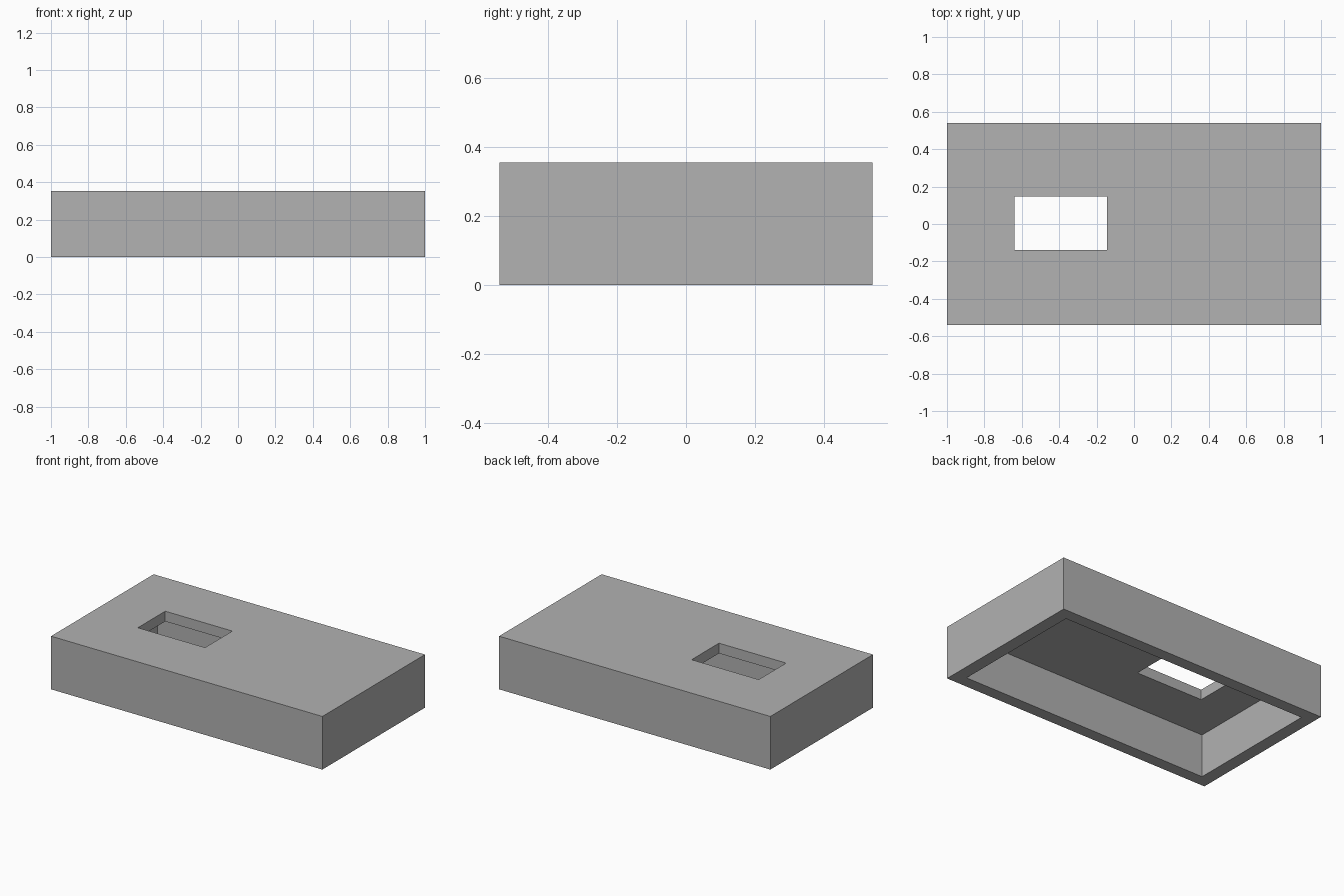
import bpy

# Remove the default cube
default_cube = bpy.data.objects.get("Cube")
if default_cube:
    bpy.data.objects.remove(default_cube, do_unlink=True)

LENGTH, WIDTH, HEIGHT = 2.0, 1.08, 0.354
WALL_X, WALL_Y, TOP = 0.085, 0.08, 0.068

grey = bpy.data.materials.new("plain grey")
grey.use_nodes = True
colour = (0.445, 0.445, 0.445, 1)
grey.diffuse_color = colour
grey.node_tree.nodes["Principled BSDF"].inputs["Base Color"].default_value = colour


def box(name, low, high):
    """Box between two opposite corners."""
    bpy.ops.mesh.primitive_cube_add(size=1)
    obj = bpy.context.object
    obj.name = name
    for v in obj.data.vertices:
        v.co = [h if c > 0 else l for c, l, h in zip(v.co, low, high)]
    obj.data.materials.append(grey)
    return obj


def cut(target, cutter):
    """Subtract the cutter from the target, then discard the cutter."""
    mod = target.modifiers.new("cut", 'BOOLEAN')
    mod.operation = 'DIFFERENCE'
    mod.solver = 'EXACT'
    mod.object = cutter
    cutter.hide_render = True
    bpy.context.view_layer.objects.active = target
    bpy.ops.object.modifier_apply(modifier=mod.name)
    bpy.data.objects.remove(cutter, do_unlink=True)


# Outer block of the cover
x, y = LENGTH / 2, WIDTH / 2
cover = box("hollow_cover", (-x, -y, 0), (x, y, HEIGHT))

# Open cavity underneath
cut(cover, box("cavity_cutter", (WALL_X - x, WALL_Y - y, -0.1),
               (x - WALL_X, y - WALL_Y, HEIGHT - TOP)))

# Rectangular window through the top plate
cut(cover, box("window_cutter", (-0.64, -0.14, 0.2), (-0.145, 0.148, 0.5)))
